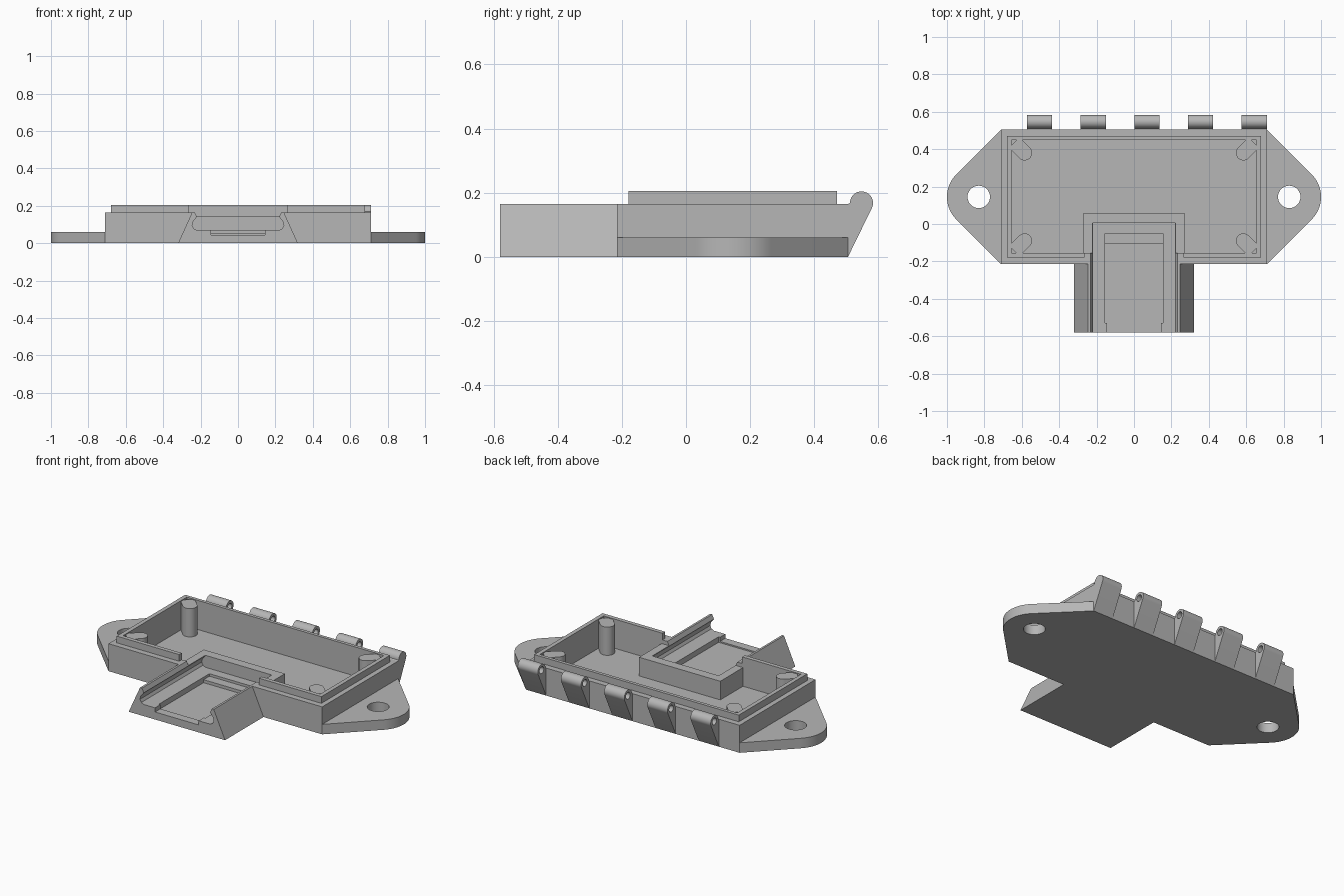
import bpy, bmesh
from math import cos, sin, radians

cube = bpy.data.objects.get("Cube")
if cube:
    bpy.data.objects.remove(cube, do_unlink=True)

grey = bpy.data.materials.new("plain grey")
grey.use_nodes = True
grey.diffuse_color = (0.47, 0.47, 0.47, 1)
grey.node_tree.nodes["Principled BSDF"].inputs["Base Color"].default_value = grey.diffuse_color

AXES = {"x": lambda a, b, t: (t, a, b),
        "y": lambda a, b, t: (a, t, b),
        "z": lambda a, b, t: (a, b, t)}


def prism(name, points, axis, lo, hi):
    """Extrude a closed 2D outline along one axis."""
    bm = bmesh.new()
    place = AXES[axis]
    rings = [[bm.verts.new(place(a, b, t)) for a, b in points] for t in (lo, hi)]
    for ring in rings:
        bm.faces.new(ring)
    n = len(points)
    for i in range(n):
        j = (i + 1) % n
        bm.faces.new((rings[0][i], rings[0][j], rings[1][j], rings[1][i]))
    bmesh.ops.recalc_face_normals(bm, faces=bm.faces)
    mesh = bpy.data.meshes.new(name)
    bm.to_mesh(mesh)
    bm.free()
    mesh.materials.append(grey)
    obj = bpy.data.objects.new(name, mesh)
    bpy.context.collection.objects.link(obj)
    return obj


def box(name, x0, x1, y0, y1, z0, z1):
    return prism(name, [(x0, y0), (x1, y0), (x1, y1), (x0, y1)], "z", z0, z1)


def arc(cx, cy, r, start, end, steps=24):
    angles = [radians(start + (end - start) * i / steps) for i in range(steps + 1)]
    return [(cx + r * cos(a), cy + r * sin(a)) for a in angles]


def circle(cx, cy, r):
    return arc(cx, cy, r, 0, 360, 32)[:-1]


def mirrored(half):
    """Close a right-hand outline with its mirror image."""
    return half + [(-a, b) for a, b in reversed(half)]


def combine(target, tool, operation, keep=False):
    mod = target.modifiers.new("cut", "BOOLEAN")
    mod.operation, mod.solver, mod.object = operation, "EXACT", tool
    bpy.context.view_layer.objects.active = target
    bpy.ops.object.modifier_apply(modifier=mod.name)
    if not keep:
        bpy.data.objects.remove(tool, do_unlink=True)


parts = []
MID = 0.145      # centre line of the case in y

# Case: open box with a raised inner lip
case = box("case_shell", -0.71, 0.71, -0.215, 0.505, 0, 0.165)
combine(case, box("lip", -0.68, 0.68, -0.18, 0.47, 0.1, 0.205), "UNION")
combine(case, box("cavity", -0.655, 0.655, -0.155, 0.45, 0.03, 0.3), "DIFFERENCE")
combine(case, box("lip_gap", -0.265, 0.265, -0.3, -0.1, 0.165, 0.3), "DIFFERENCE")
parts.append(case)

# Connector channel: tapered spout outside, low walled block inside
channel = prism("connector_channel", mirrored([(0.32, 0), (0.245, 0.165)]), "y", -0.58, -0.215)
inner = box("connector_block", -0.27, 0.27, -0.155, 0.06, 0.03, 0.142)

# Slot with undercut side grooves, then a stepped pocket in its floor
slot = mirrored([(0.22, 0.07), (0.236, 0.078), (0.245, 0.095), (0.24, 0.115),
                 (0.22, 0.14), (0.232, 0.165), (0.232, 0.3)])
cutters = [
    prism("slot_cutter", slot, "y", -0.7, 0.005),
    box("pocket_cutter", -0.155, 0.155, -0.53, -0.105, 0.037, 0.1),
    box("step_cutter", -0.155, 0.155, -0.2, -0.05, 0.055, 0.1),
    box("notch_cutter", -0.145, 0.145, -0.7, -0.5, 0.045, 0.1),
]
for cutter in cutters:
    for target in (case, channel, inner):
        combine(target, cutter, "DIFFERENCE", keep=True)
    bpy.data.objects.remove(cutter, do_unlink=True)
parts += [channel, inner]

for side, word in ((1, "left"), (-1, "right")):
    # Mounting ears with rounded tips and screw holes
    outline = [(0.71, -0.215)] + arc(0.83, MID, 0.17, -45, 45) + [(0.71, 0.505)]
    ear = prism(word + "_mounting_ear", [(side * a, b) for a, b in outline], "z", 0, 0.06)
    combine(ear, prism("ear_hole", circle(side * 0.83, MID, 0.06), "z", -0.1, 0.2), "DIFFERENCE")
    parts.append(ear)

    # Corner posts, rounded towards the middle of the case
    for end, label in ((1, "back"), (-1, "front")):
        post = arc(0.585, 0.235, 0.04, 135, 315, 16)
        post += [(0.668, 0.262), (0.612, 0.318)]
        post = [(side * a, MID + end * b) for a, b in post]
        parts.append(prism(f"{label}_{word}_post", post, "z", 0.025, 0.2))

# Hinge knuckles along the back; the last one is closed at its outer end
profile = [(0.505, 0)] + arc(0.547, 0.168, 0.036, -26, 180) + [(0.505, 0.165)]
for i in range(5):
    x = -0.505 + i * 0.287
    knuckle = prism(f"hinge_knuckle_{i + 1}", profile, "x", x - 0.067, x + 0.067)
    stop = x + (0.04 if i == 4 else 0.1)
    pin = prism("pin_hole", circle(0.547, 0.168, 0.02), "x", x - 0.1, stop)
    combine(knuckle, pin, "DIFFERENCE")
    parts.append(knuckle)

# Smooth the round surfaces and keep the corners sharp
bpy.ops.object.select_all(action="DESELECT")
for obj in parts:
    obj.select_set(True)
bpy.context.view_layer.objects.active = case
bpy.ops.object.shade_smooth_by_angle(angle=radians(25))
